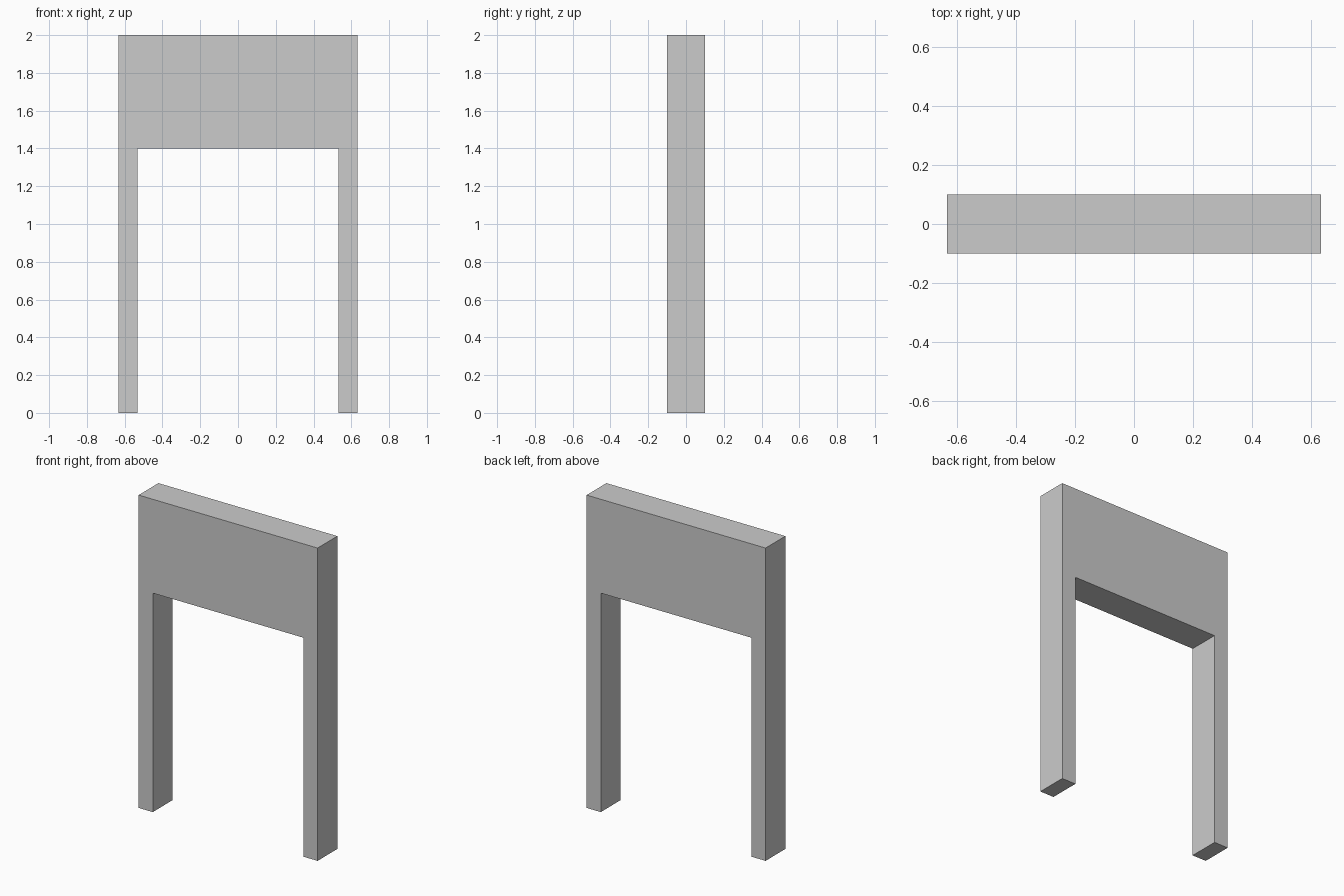
import bpy
import bmesh

if "Cube" in bpy.data.objects:
    bpy.data.objects.remove(bpy.data.objects["Cube"])

OUTER, INNER = 0.633, 0.533   # half widths of frame and opening
LINTEL, TOP = 1.4, 2.0        # opening height and full height
DEPTH = 0.2

# Door frame: right half of the profile, mirrored to close the outline
half = [(INNER, LINTEL), (INNER, 0), (OUTER, 0), (OUTER, TOP)]
outline = half + [(-x, z) for x, z in reversed(half)]

bm = bmesh.new()
face = bm.faces.new([bm.verts.new((x, -DEPTH / 2, z)) for x, z in outline])
result = bmesh.ops.extrude_face_region(bm, geom=[face], use_keep_orig=True)
back = [g for g in result["geom"] if isinstance(g, bmesh.types.BMVert)]
bmesh.ops.translate(bm, verts=back, vec=(0, DEPTH, 0))
bmesh.ops.recalc_face_normals(bm, faces=bm.faces)

mesh = bpy.data.meshes.new("door_frame")
bm.to_mesh(mesh)
bm.free()
frame = bpy.data.objects.new("door_frame", mesh)
bpy.context.collection.objects.link(frame)
